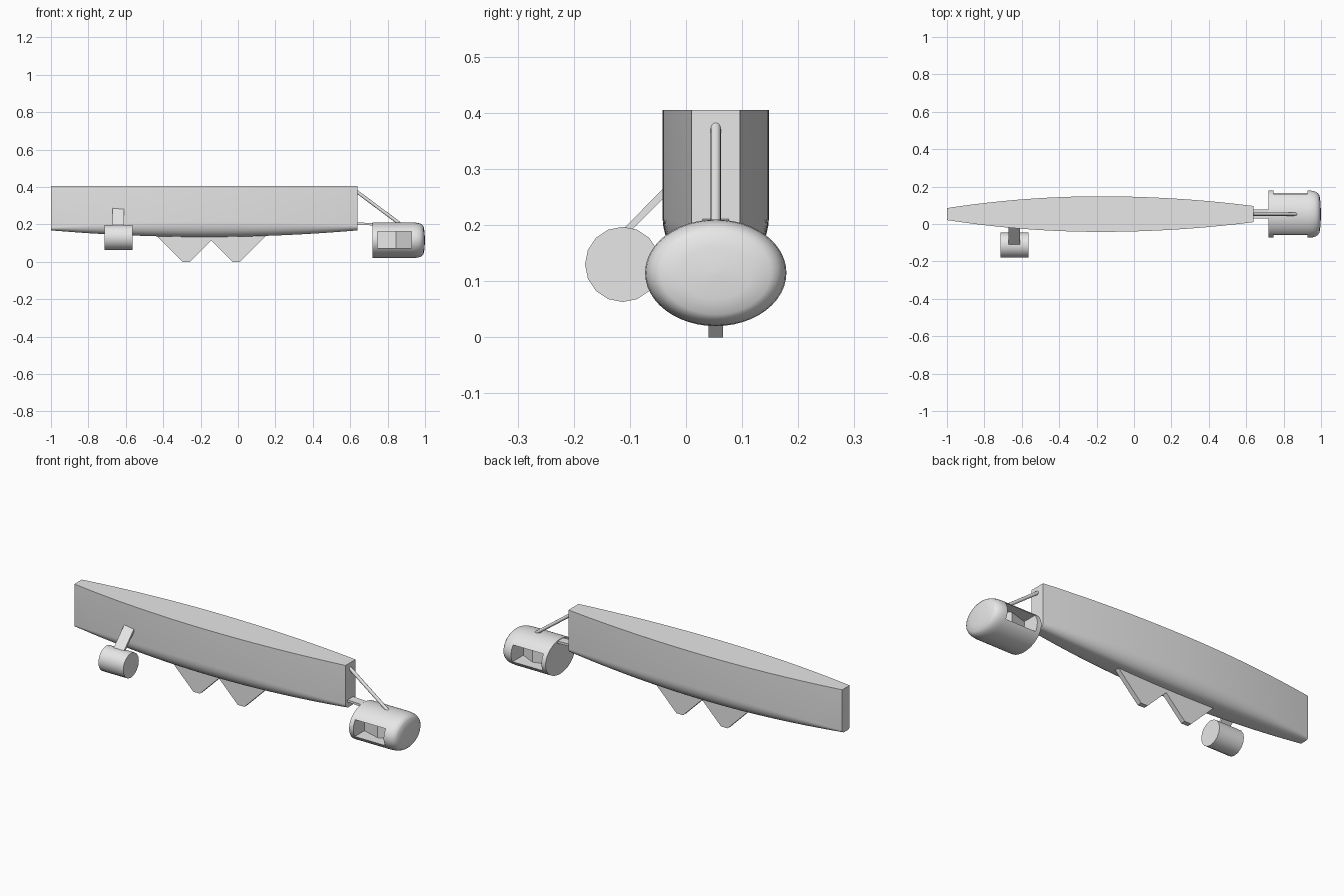
import bpy, bmesh
from math import cos, sin, pi, radians
from mathutils import Vector

if "Cube" in bpy.data.objects:
    bpy.data.objects.remove(bpy.data.objects["Cube"])

GREY = (0.8, 0.8, 0.8, 1)
grey = bpy.data.materials.new("plain grey")
grey.use_nodes = True
grey.diffuse_color = GREY
grey.node_tree.nodes["Principled BSDF"].inputs["Base Color"].default_value = GREY
MID = 0.053  # centreline of the hull in y


def make(name, bm):
    bmesh.ops.recalc_face_normals(bm, faces=bm.faces)
    mesh = bpy.data.meshes.new(name)
    bm.to_mesh(mesh)
    bm.free()
    obj = bpy.data.objects.new(name, mesh)
    bpy.context.collection.objects.link(obj)
    mesh.materials.append(grey)
    return obj


def smooth(obj):
    bpy.ops.object.select_all(action='DESELECT')
    obj.select_set(True)
    bpy.context.view_layer.objects.active = obj
    bpy.ops.object.shade_smooth_by_angle(angle=radians(35))


def loft(name, rings):
    """Skin a list of equal-length point rings and cap both ends."""
    bm = bmesh.new()
    rows = [[bm.verts.new(p) for p in ring] for ring in rings]
    n = len(rows[0])
    for a, b in zip(rows, rows[1:]):
        for i in range(n):
            j = (i + 1) % n
            bm.faces.new((a[i], a[j], b[j], b[i]))
    bm.faces.new(rows[0])
    bm.faces.new(rows[-1])
    return make(name, bm)


def prism(name, outline, offset):
    """Extrude a closed outline along an offset vector."""
    top = [Vector(p) + Vector(offset) for p in outline]
    return loft(name, [outline, top])


def rod(name, a, b, radius):
    a, b = Vector(a), Vector(b)
    q = (b - a).to_track_quat('Z', 'Y')
    circle = [q @ Vector((radius * cos(t * pi / 8), radius * sin(t * pi / 8), 0))
              for t in range(16)]
    obj = loft(name, [[p + c for c in circle] for p in (a, b)])
    smooth(obj)
    return obj


# Hull: bowed sides, flat deck and a softly rounded keel
def hull_ring(x):
    left = x < -0.18
    t = (x + 0.18) / 0.82
    half = 0.095 - (0.063 if left else 0.052) * t * t
    low = 0.133 + 0.035 * t * t
    ry, rz = half * 0.65, (half - 0.02) * 1.1
    side = [(half, 0.405)]
    for k in range(9):
        a = k * pi / 16
        side.append((half - ry + ry * cos(a), low + rz - rz * sin(a)))
    pts = side + [(-y, z) for y, z in reversed(side)]
    return [(x, MID + y, z) for y, z in pts]


smooth(loft("hull", [hull_ring(-1 + 1.64 * i / 32) for i in range(33)]))

# Keel fins
for name, x in (("rear_keel_fin", -0.277), ("front_keel_fin", -0.009)):
    shape = [(-0.165, 0.145), (-0.02, 0), (0.02, 0), (0.165, 0.145)]
    prism(name, [(x + dx, MID - 0.013, z) for dx, z in shape], (0, 0.026, 0))

# Side pod on a slanted flat strut
rod("side_pod", (-0.715, -0.113, 0.13), (-0.565, -0.113, 0.13), 0.067)
strut = [(-0.117, 0.188), (-0.108, 0.18), (0.0, 0.288), (-0.009, 0.297)]
prism("side_pod_strut", [(-0.672, y, z) for y, z in strut], (0.062, 0, 0))

# Nose pod: oval drum with a rounded end
profile = [(0.72, 1), (0.935, 1), (0.955, 0.985), (0.972, 0.945), (0.984, 0.88),
           (0.992, 0.78), (0.997, 0.5), (1.0, 0.02)]
pod = loft("nose_pod", [
    [(x, MID + 0.126 * s * cos(k * pi / 24), 0.115 + 0.095 * s * sin(k * pi / 24))
     for k in range(48)] for x, s in profile])

# Window pockets on both sides of the nose pod, with a ridged back wall
for side in (-1, 1):
    plan = [(0.745, 0.2), (0.928, 0.2), (0.928, 0.02), (0.845, 0.06), (0.745, 0.03)]
    cutter = prism("window_cutter",
                   [(x, MID + side * y, 0.073) for x, y in plan], (0, 0, 0.09))
    cutter.hide_render = True
    cut = pod.modifiers.new("window", 'BOOLEAN')
    cut.operation, cut.solver, cut.object = 'DIFFERENCE', 'EXACT', cutter
    bpy.context.view_layer.objects.active = pod
    bpy.ops.object.modifier_apply(modifier=cut.name)
    bpy.data.objects.remove(cutter)
smooth(pod)

# Nose pod supports
rod("nose_stay", (0.635, MID, 0.375), (0.87, MID, 0.2), 0.009)
bracket = [(0.63, 0.199), (0.73, 0.194), (0.73, 0.206), (0.63, 0.211)]
prism("nose_bracket", [(x, MID - 0.024, z) for x, z in bracket], (0, 0.048, 0))
